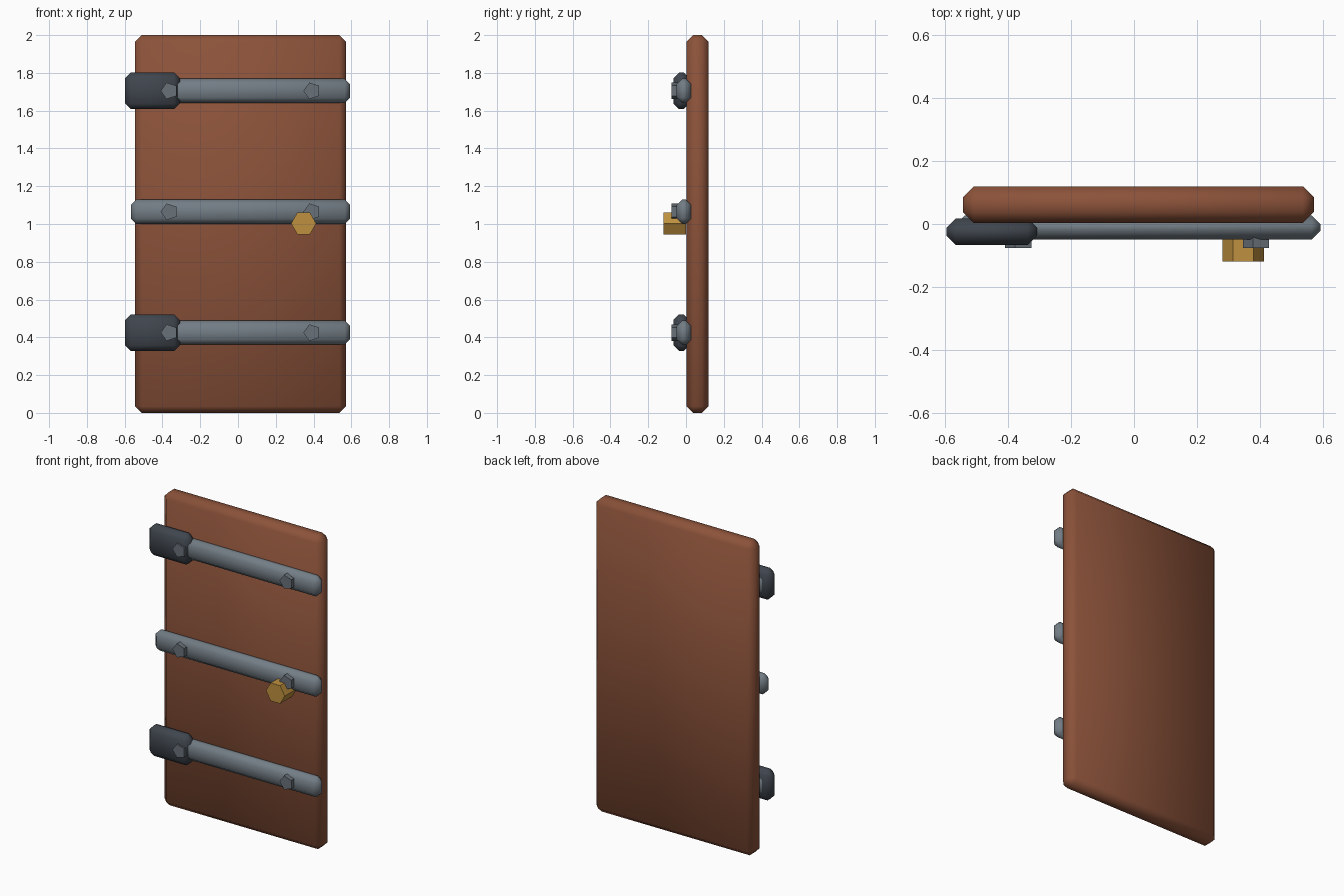
import bpy, bmesh, math
from mathutils import Matrix

if "Cube" in bpy.data.objects:
    bpy.data.objects.remove(bpy.data.objects["Cube"])


def material(name, rgb):
    m = bpy.data.materials.new(name)
    m.diffuse_color = (*rgb, 1)
    m.use_nodes = True
    m.node_tree.nodes["Principled BSDF"].inputs["Base Color"].default_value = m.diffuse_color
    return m


WOOD = material("wood", (0.26, 0.085, 0.042))
IRON = material("iron", (0.17, 0.205, 0.235))
BOLT = material("bolt_iron", (0.14, 0.165, 0.19))
DARK = material("dark_iron", (0.05, 0.06, 0.075))
BRASS = material("brass", (0.52, 0.28, 0.05))


def finish(bm, name, mat, smooth):
    bmesh.ops.recalc_face_normals(bm, faces=bm.faces)
    for f in bm.faces:
        f.smooth = smooth
    me = bpy.data.meshes.new(name)
    bm.to_mesh(me)
    bm.free()
    me.materials.append(mat)
    ob = bpy.data.objects.new(name, me)
    bpy.context.collection.objects.link(ob)


def chamfered_box(name, x, y, z, bevel, mat):
    """Smooth-shaded box from (min, max) ranges with a single-step chamfer."""
    bm = bmesh.new()
    bmesh.ops.create_cube(bm, size=1)
    for v in bm.verts:
        for i, (lo, hi) in enumerate((x, y, z)):
            v.co[i] = hi if v.co[i] > 0 else lo
    bmesh.ops.bevel(bm, geom=bm.edges[:], offset=bevel, segments=1,
                    profile=0.5, affect='EDGES')
    finish(bm, name, mat, True)


def prism(name, sides, radius, x, z, y0, y1, mat):
    """Flat-sided prism along y with one corner pointing to -x."""
    bm = bmesh.new()
    ring = [bm.verts.new((x - radius * math.cos(a), y0, z + radius * math.sin(a)))
            for a in (2 * math.pi * i / sides for i in range(sides))]
    face = bm.faces.new(ring)
    new = bmesh.ops.extrude_face_region(bm, geom=[face])["geom"]
    bmesh.ops.translate(bm, vec=(0, y1 - y0, 0),
                        verts=[g for g in new if isinstance(g, bmesh.types.BMVert)])
    finish(bm, name, mat, False)


# Door panel
chamfered_box("door_panel", (-0.544, 0.572), (0.003, 0.12), (0, 2), 0.035, WOOD)

# Iron straps, each with two bolts; the outer straps also carry a hinge plate
for label, z in (("lower", 0.425), ("middle", 1.065), ("upper", 1.705)):
    chamfered_box(label + "_strap", (-0.567, 0.593), (-0.049, 0.027),
                  (z - 0.064, z + 0.064), 0.028, IRON)
    for side, x in (("left", -0.364), ("right", 0.392)):
        prism(f"{label}_{side}_bolt", 5, 0.046, x, z, -0.076, -0.028, BOLT)
    if label != "middle":
        chamfered_box(label + "_hinge_plate", (-0.597, -0.308), (-0.067, 0.018),
                      (z - 0.097, z + 0.097), 0.03, DARK)

# Door knob
prism("door_knob", 6, 0.0665, 0.3475, 1.003, -0.12, 0.0, BRASS)
